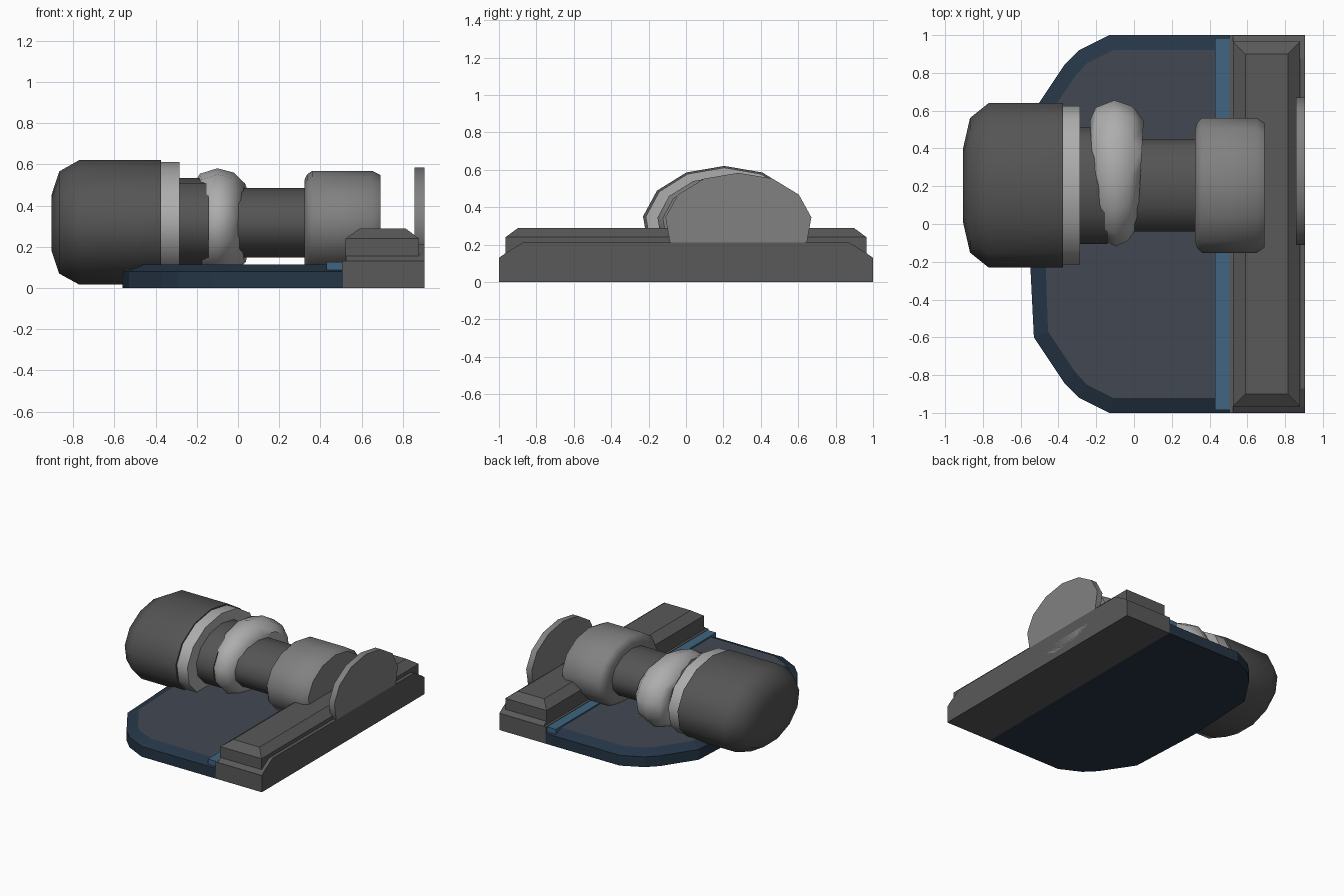
import bpy, bmesh, math

if "Cube" in bpy.data.objects:
    bpy.data.objects.remove(bpy.data.objects["Cube"])


def finish(bm, name, color=None, smooth=False):
    bmesh.ops.recalc_face_normals(bm, faces=bm.faces)
    me = bpy.data.meshes.new(name)
    bm.to_mesh(me)
    bm.free()
    ob = bpy.data.objects.new(name, me)
    bpy.context.collection.objects.link(ob)
    if color:
        mat = bpy.data.materials.new(name + "_paint")
        mat.diffuse_color = (*color, 1)
        mat.use_nodes = True
        mat.node_tree.nodes["Principled BSDF"].inputs["Base Color"].default_value = mat.diffuse_color
        me.materials.append(mat)
    if smooth:
        bpy.context.view_layer.objects.active = ob
        ob.select_set(True)
        bpy.ops.object.shade_smooth_by_angle(angle=math.radians(50))
        ob.select_set(False)
    return ob


def loft(name, rings, color=None, smooth=False):
    """Skin a list of equal-sized point rings and cap both ends."""
    bm = bmesh.new()
    vs = [[bm.verts.new(p) for p in r] for r in rings]
    n = len(vs[0])
    for a, b in zip(vs, vs[1:]):
        for i in range(n):
            j = (i + 1) % n
            bm.faces.new((a[i], a[j], b[j], b[i]))
    bm.faces.new(vs[0])
    bm.faces.new(vs[-1])
    return finish(bm, name, color, smooth)


def rect(x0, x1, y, z):
    return [(x0, -y, z), (x1, -y, z), (x1, y, z), (x0, y, z)]


def turned(name, profile, ry, rz, cy=0.205, cz=0.314, color=None, wedge=0):
    """Oval 13-sided turning along x; profile is (x, fraction of radius)."""
    mid = (profile[0][0] + profile[-1][0]) / 2
    rings = []
    for x, f in profile:
        ring = []
        for i in range(13):
            a = 2 * math.pi * i / 13
            y = f * ry * math.sin(a)
            ring.append((mid + (x - mid) * (1 + wedge * y), cy + y, cz + f * rz * math.cos(a)))
        rings.append(ring)
    loft(name, rings, color, True)


# D-shaped base plate with chamfered top
def plate(half, z):
    pts = half + [(x, -y) for x, y in reversed(half) if y > 0]
    return [(x, y, z) for x, y in pts]


outer = [(0.51, 1), (-0.13, 1), (-0.29, 0.92), (-0.37, 0.84), (-0.53, 0.60), (-0.56, 0)]
inner = [(0.51, 0.92), (-0.11, 0.92), (-0.25, 0.85), (-0.31, 0.785), (-0.455, 0.57), (-0.475, 0)]
base = loft("base_plate", [plate(outer, 0), plate(outer, 0.08), plate(inner, 0.115)], (0.018, 0.035, 0.06))
top_mat = bpy.data.materials.new("plate_top_paint")
top_mat.diffuse_color = (0.055, 0.065, 0.085, 1)
top_mat.use_nodes = True
top_mat.node_tree.nodes["Principled BSDF"].inputs["Base Color"].default_value = top_mat.diffuse_color
base.data.materials.append(top_mat)
base.data.polygons[-1].material_index = 1

# Blue trim strip
loft("trim_strip", [rect(0.43, 0.525, 0.985, 0.085), rect(0.43, 0.525, 0.985, 0.126)], (0.05, 0.13, 0.22))

# End block with bevelled raised lip, and chamfered rail on top
GREY = (0.1, 0.1, 0.1)
loft("end_block", [rect(0.505, 0.905, 1, 0), rect(0.505, 0.905, 1, 0.13)], GREY)
lip = [(-1, 0.129), (1, 0.129), (0.965, 0.155), (0.87, 0.212), (-0.87, 0.212), (-0.965, 0.155)]
loft("block_lip", [[(x, y, z) for y, z in lip] for x in (0.525, 0.905)], GREY)
loft("rail", [rect(0.523, 0.878, 0.965, 0.12), rect(0.523, 0.878, 0.965, 0.24),
              rect(0.59, 0.815, 0.9, 0.288)], GREY)

# Turned handle, from large knob to end disc
DARK, MID, LIGHT = (0.09,) * 3, (0.22,) * 3, (0.42,) * 3
turned("large_knob", [(-0.905, 0.45), (-0.868, 0.82), (-0.77, 1), (-0.375, 1)], 0.438, 0.307, color=DARK)
turned("knob_ring", [(-0.376, 1), (-0.285, 1)], 0.423, 0.298, color=LIGHT)
turned("dark_neck", [(-0.286, 1), (-0.14, 1)], 0.312, 0.22, color=DARK)
turned("round_bead", [(-0.19, 0.5), (-0.215, 0.72), (-0.185, 0.9), (-0.1, 1), (-0.02, 0.92),
                      (0.035, 0.72), (0.03, 0.5)], 0.39, 0.267, cy=0.268, color=LIGHT, wedge=0.5)
turned("slim_neck", [(0, 1), (0.33, 1)], 0.247, 0.172, color=DARK)
turned("collar", [(0.322, 0.82), (0.335, 0.93), (0.36, 1), (0.65, 1), (0.692, 0.92)], 0.36, 0.255, color=MID)
turned("end_disc", [(0.858, 1), (0.905, 1)], 0.393, 0.27, cy=0.28, color=MID)
